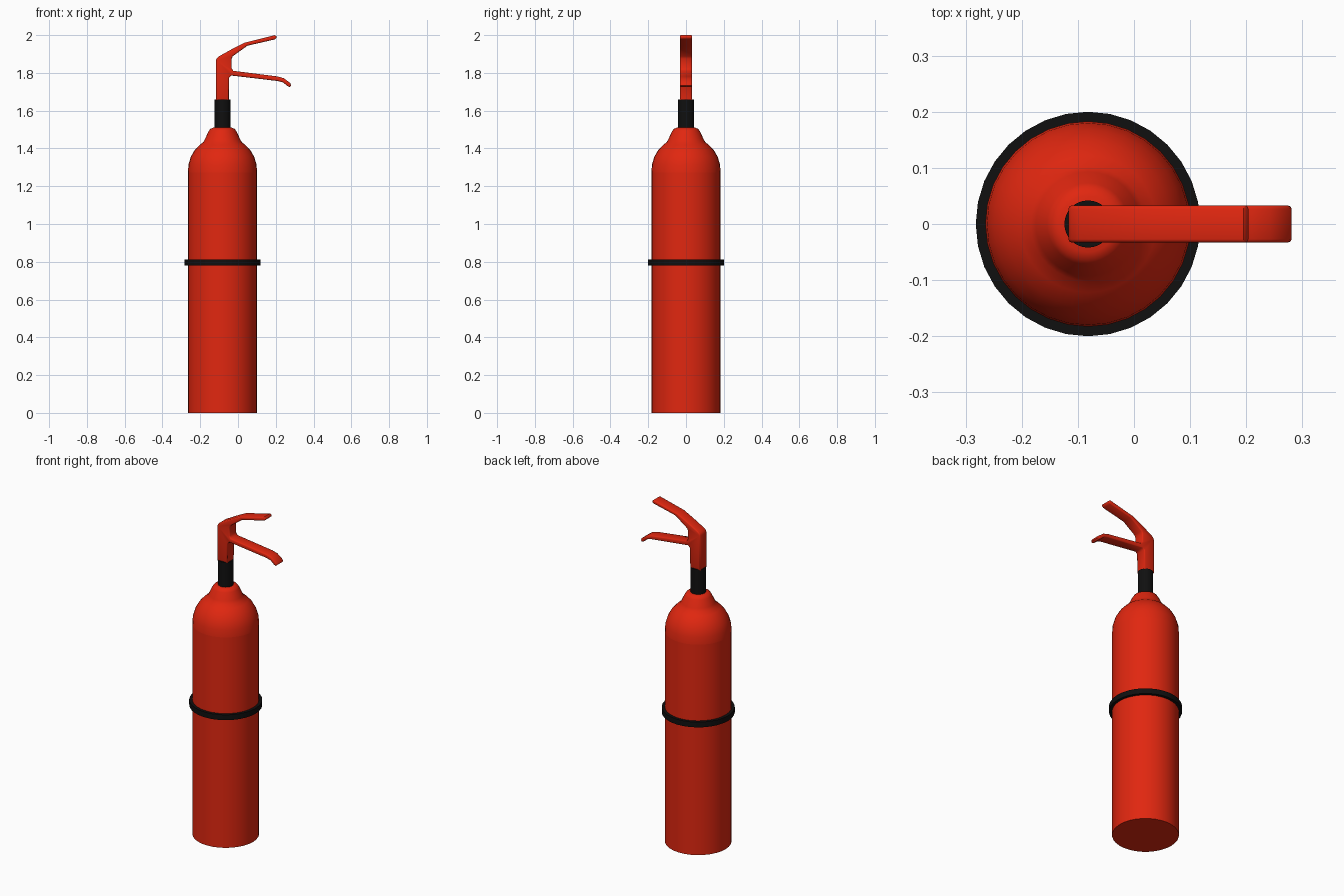
import bpy, bmesh, math

if "Cube" in bpy.data.objects:
    bpy.data.objects.remove(bpy.data.objects["Cube"])

CX = -0.082  # axis of the cylinder


def material(name, color):
    m = bpy.data.materials.new(name)
    m.diffuse_color = color
    m.use_nodes = True
    m.node_tree.nodes["Principled BSDF"].inputs["Base Color"].default_value = m.diffuse_color
    return m


RED = material("red_paint", (0.75, 0.02, 0.005, 1))
BLACK = material("black_rubber", (0.005, 0.005, 0.005, 1))


def finish(name, bm, mat, angle=40):
    bmesh.ops.recalc_face_normals(bm, faces=bm.faces)
    me = bpy.data.meshes.new(name)
    bm.to_mesh(me)
    bm.free()
    me.materials.append(mat)
    ob = bpy.data.objects.new(name, me)
    bpy.context.collection.objects.link(ob)
    bpy.ops.object.select_all(action='DESELECT')
    ob.select_set(True)
    bpy.context.view_layer.objects.active = ob
    bpy.ops.object.shade_smooth_by_angle(angle=math.radians(angle))
    return ob


def lathe(name, profile, mat, closed=False, sides=32):
    """Revolve (radius, z) points around the vertical axis."""
    bm = bmesh.new()
    verts = [bm.verts.new((CX + r, 0, z)) for r, z in profile]
    pairs = list(zip(verts, verts[1:])) + ([(verts[-1], verts[0])] if closed else [])
    edges = [bm.edges.new(p) for p in pairs]
    bmesh.ops.spin(bm, geom=verts + edges, cent=(CX, 0, 0), axis=(0, 0, 1),
                   angle=math.tau, steps=sides, use_merge=True)
    bmesh.ops.remove_doubles(bm, verts=bm.verts, dist=1e-4)
    return finish(name, bm, mat)


# Tank: straight wall, domed shoulder and tapered neck
lathe("tank", [(0, 0), (0.183, 0), (0.183, 1.272)], RED)
lathe("shoulder", [(0.183, 1.272), (0.18, 1.315), (0.168, 1.355), (0.148, 1.39),
                   (0.122, 1.418), (0.102, 1.433), (0.093, 1.45), (0.073, 1.492),
                   (0.065, 1.503), (0.05, 1.51), (0, 1.51)], RED)

# Black collar and strap
lathe("collar", [(0, 1.505), (0.042, 1.505), (0.042, 1.66), (0, 1.66)], BLACK)
lathe("strap", [(0.181, 0.78), (0.2, 0.78), (0.2, 0.812), (0.181, 0.812)], BLACK, closed=True)

# Valve stem with carry handle and squeeze lever, one extruded outline
outline = [(-0.117, 1.655), (-0.117, 1.865), (-0.112, 1.878), (-0.1, 1.888),
           (-0.03, 1.927), (0.035, 1.96), (0.185, 1.997), (0.195, 2.0), (0.204, 1.993),
           (0.204, 1.985), (0.194, 1.977), (0.05, 1.944), (-0.028, 1.888), (-0.034, 1.875),
           (-0.034, 1.825), (-0.025, 1.811), (0.21, 1.781), (0.242, 1.772),
           (0.278, 1.745), (0.281, 1.732), (0.272, 1.725), (0.262, 1.73),
           (0.238, 1.75), (0.21, 1.757), (-0.035, 1.786), (-0.047, 1.775), (-0.049, 1.655)]
bm = bmesh.new()
face = bm.faces.new([bm.verts.new((x, -0.033, z)) for x, z in outline])
ext = bmesh.ops.extrude_face_region(bm, geom=[face], use_keep_orig=True)
bmesh.ops.translate(bm, vec=(0, 0.066, 0),
                    verts=[v for v in ext["geom"] if isinstance(v, bmesh.types.BMVert)])
bmesh.ops.recalc_face_normals(bm, faces=bm.faces)
rims = [e for e in bm.edges if abs(e.verts[0].co.y - e.verts[1].co.y) < 1e-5]
bmesh.ops.bevel(bm, geom=rims, offset=0.006, segments=2, profile=0.5,
                affect='EDGES', clamp_overlap=True)
finish("valve_and_levers", bm, RED, 50)
